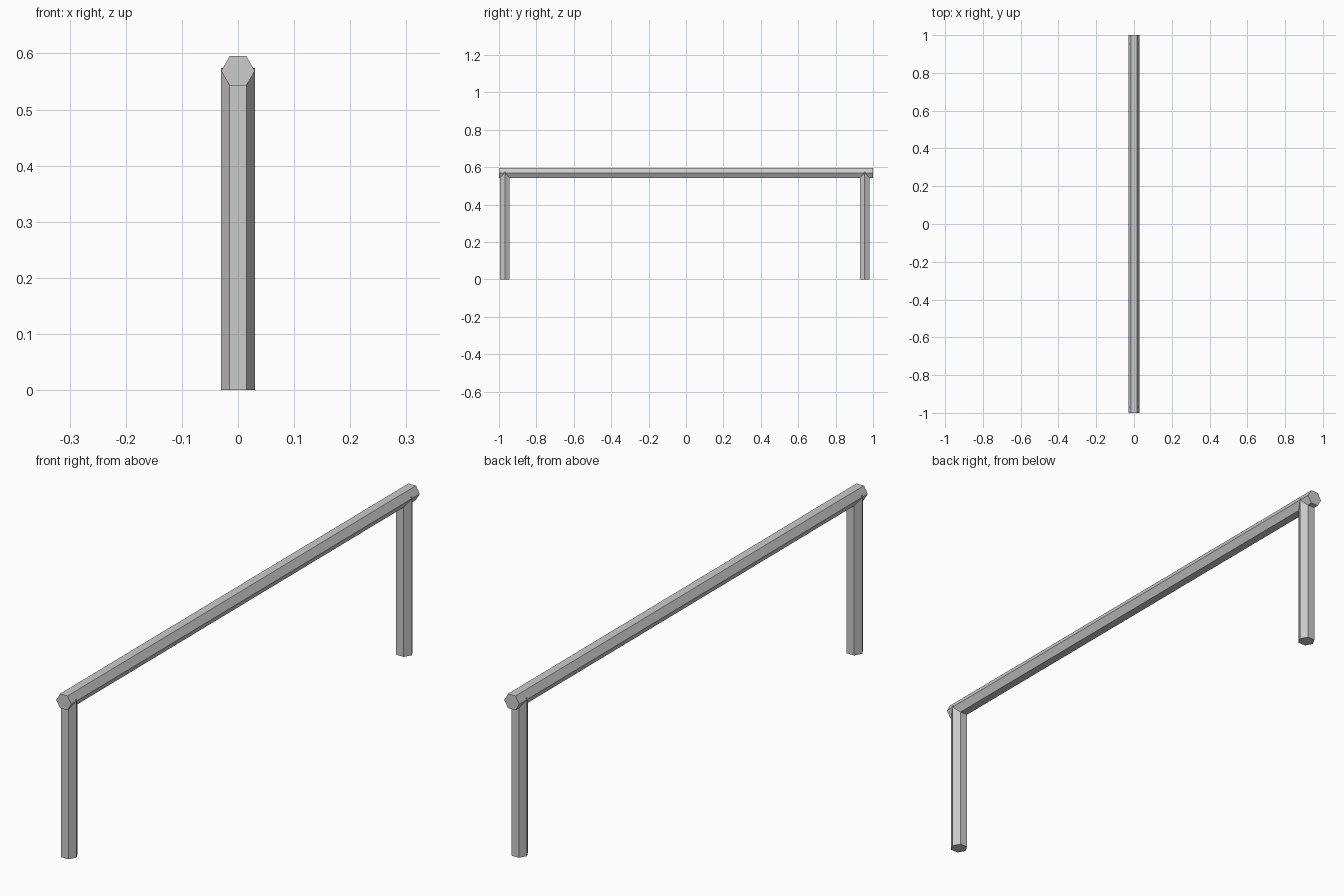
import bpy
from math import pi

if "Cube" in bpy.data.objects:
    bpy.data.objects.remove(bpy.data.objects["Cube"])

R = 0.03  # hexagon corner radius


def hex_bar(name, length, location, rotation):
    bpy.ops.mesh.primitive_cylinder_add(vertices=6, radius=R, depth=length,
                                        location=location, rotation=rotation)
    bar = bpy.context.object
    bar.name = name
    bpy.ops.object.transform_apply(location=False, rotation=True, scale=True)
    return bar


# Horizontal rail: flat top and bottom, corners pointing to +-x
hex_bar("top_rail", 2.0, (0, 0, 0.569), (pi / 2, pi / 2, 0))

# Two upright legs reaching into the rail, corners pointing to +-x
LEG_HEIGHT = 0.574
for name, y in (("front_leg", -0.969), ("back_leg", 0.955)):
    hex_bar(name, LEG_HEIGHT, (0, y, LEG_HEIGHT / 2), (0, 0, pi / 2))
